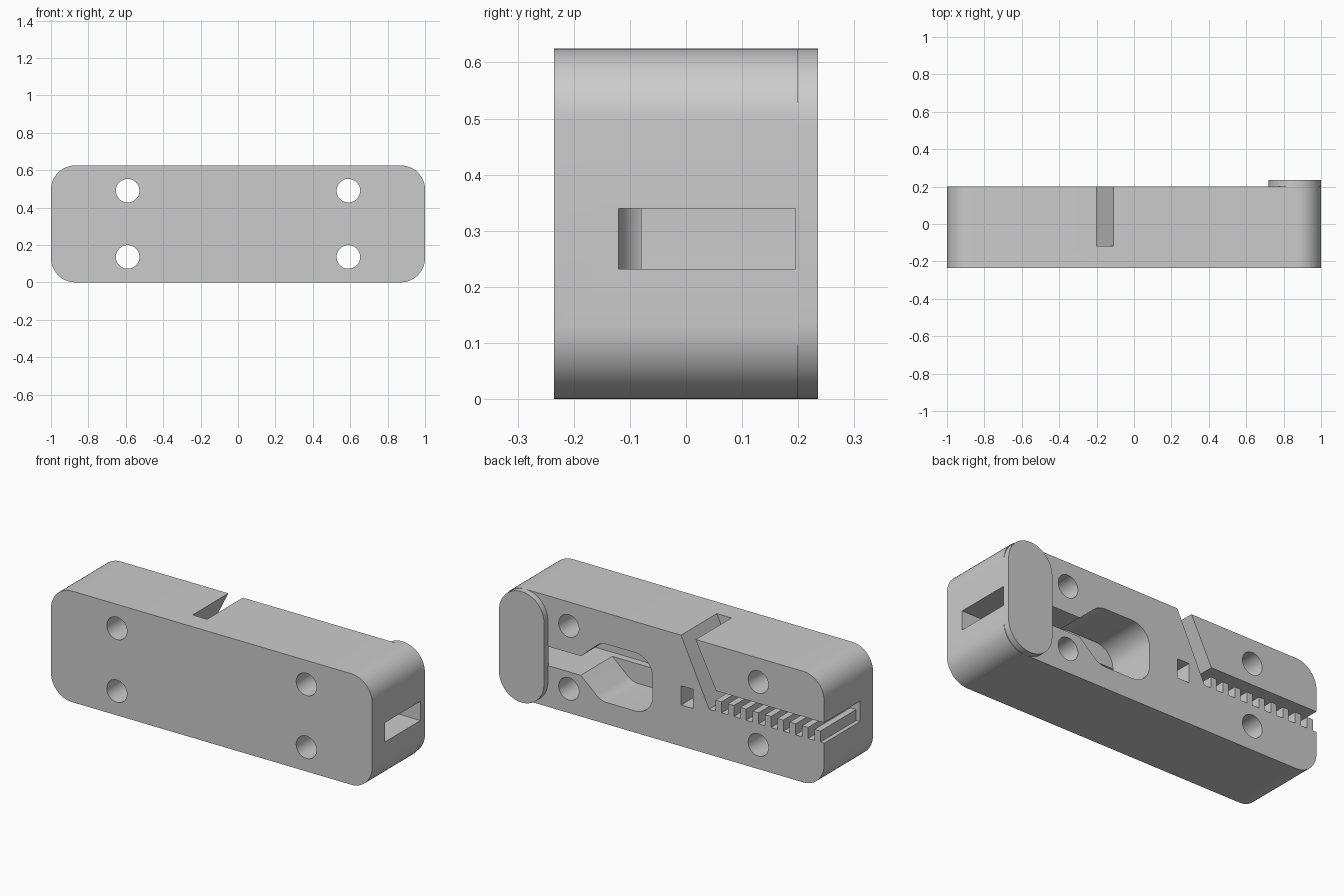
import bpy, bmesh, math
from mathutils import Vector

cube = bpy.data.objects.get("Cube")
if cube:
    bpy.data.objects.remove(cube, do_unlink=True)

grey = bpy.data.materials.new("grey_plastic")
grey.use_nodes = True
colour = (0.6, 0.6, 0.6, 1)
grey.diffuse_color = colour
grey.node_tree.nodes["Principled BSDF"].inputs["Base Color"].default_value = colour


def fillet(corners, steps=12):
    """Turn (u, v, radius) corners into an outline with rounded corners."""
    out = []
    n = len(corners)
    for i, (u, v, r) in enumerate(corners):
        p = Vector((u, v))
        if r == 0:
            out.append(p)
            continue
        a = (Vector(corners[i - 1][:2]) - p).normalized()
        b = (Vector(corners[(i + 1) % n][:2]) - p).normalized()
        half = a.angle(b) / 2
        centre = p + (a + b).normalized() * (r / math.sin(half))
        start = p + a * (r / math.tan(half)) - centre
        end = p + b * (r / math.tan(half)) - centre
        sweep = math.pi - 2 * half
        for k in range(steps + 1):
            t = k / steps
            out.append(centre + (start * math.sin((1 - t) * sweep)
                                 + end * math.sin(t * sweep)) / math.sin(sweep))
    return out


def prism(name, outline, low, high, axis="y"):
    """Extrude an outline: x-z outlines along y, x-y outlines along z."""
    def place(p, d):
        return (p[0], d, p[1]) if axis == "y" else (p[0], p[1], d)
    bm = bmesh.new()
    face = bm.faces.new([bm.verts.new(place(p, low)) for p in outline])
    moved = bmesh.ops.extrude_face_region(bm, geom=[face])["geom"]
    shift = Vector(place((0, 0), high - low))
    bmesh.ops.translate(bm, vec=shift,
                        verts=[g for g in moved if isinstance(g, bmesh.types.BMVert)])
    bmesh.ops.recalc_face_normals(bm, faces=bm.faces)
    mesh = bpy.data.meshes.new(name)
    bm.to_mesh(mesh)
    bm.free()
    mesh.materials.append(grey)
    obj = bpy.data.objects.new(name, mesh)
    bpy.context.collection.objects.link(obj)
    return obj


def box(x0, x1, z0, z1, r=0):
    return fillet([(x0, z0, r), (x1, z0, r), (x1, z1, r), (x0, z1, r)])


FRONT, BACK, FLOOR, SHELF = -0.235, 0.2, -0.12, -0.08
LOW, HIGH, OUT = 0.232, 0.34, 0.3

# Main block and the raised end cap
body = prism("body", box(-1, 1, 0, 0.625, 0.13), FRONT, BACK)
cap = prism("end_cap", box(0.72, 1, 0, 0.625, 0.1399), 0.195, 0.235)

cutters = []

# Four screw holes
for x in (-0.59, 0.59):
    for z in (0.136, 0.49):
        ring = [(x + 0.063 * math.cos(a * math.pi / 24),
                 z + 0.063 * math.sin(a * math.pi / 24)) for a in range(48)]
        cutters.append(prism("screw_hole", ring, -0.4, 0.4))

# Belt channel, wide pocket, and curved tunnel to the square opening
cutters.append(prism("belt_channel", box(0.3, 1.1, LOW, HIGH), FLOOR, OUT))
cutters.append(prism("pocket", fillet([
    (0.515, HIGH, 0), (0.39, 0.45, 0.1), (0.068, 0.45, 0.11),
    (0.068, 0.122, 0.11), (0.39, 0.122, 0.1), (0.515, LOW, 0)]), SHELF, OUT))
cutters.append(prism("tunnel", fillet([
    (0.4, FLOOR, 0), (-0.185, FLOOR, 0.07), (-0.185, OUT, 0),
    (-0.11, OUT, 0), (-0.11, SHELF, 0), (0.4, SHELF, 0)]), LOW, HIGH, "z"))

# Slanted entry slot leading into the toothed slot
cutters.append(prism("toothed_slot", [
    (-0.095, 0.655), (-0.284, 0.255), (-0.324, 0.255), (-0.324, 0.317),
    (-1.1, 0.317), (-1.1, 0.37), (-0.328, 0.37), (-0.185, 0.655)], -0.118, OUT))
for i in range(1, 10):
    x = -0.284 - i * 0.077
    cutters.append(prism("tooth_gap", box(x - 0.04, x, 0.255, 0.34), -0.118, OUT))

# Cut everything out of the block, then discard the cutters
for cutter in cutters:
    cutter.hide_render = True
    mod = body.modifiers.new(cutter.name, "BOOLEAN")
    mod.operation = "DIFFERENCE"
    mod.solver = "EXACT"
    mod.object = cutter
bpy.context.view_layer.update()
evaluated = body.evaluated_get(bpy.context.evaluated_depsgraph_get())
result = bpy.data.meshes.new_from_object(evaluated)
body.modifiers.clear()
body.data = result
for cutter in cutters:
    bpy.data.objects.remove(cutter, do_unlink=True)

# Smooth the rounded walls, keep the corners crisp
for obj in (body, cap):
    bpy.ops.object.select_all(action="DESELECT")
    obj.select_set(True)
    bpy.context.view_layer.objects.active = obj
    bpy.ops.object.shade_smooth_by_angle(angle=math.radians(30))
